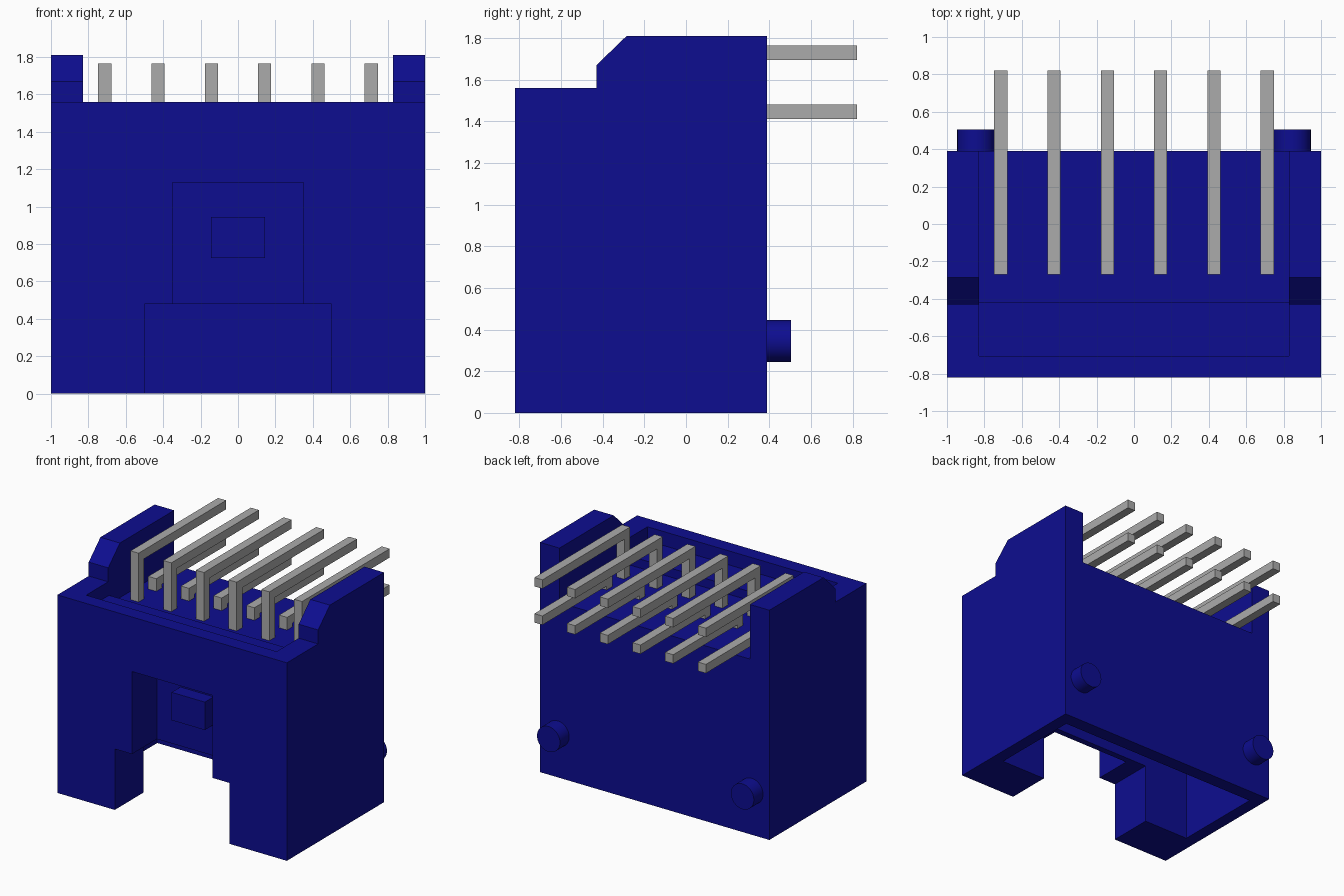
import bpy, bmesh, math
from mathutils import Matrix

cube = bpy.data.objects.get("Cube")
if cube:
    bpy.data.objects.remove(cube, do_unlink=True)


def material(name, rgb, rough):
    m = bpy.data.materials.new(name)
    m.use_nodes = True
    m.diffuse_color = (*rgb, 1)
    bsdf = m.node_tree.nodes["Principled BSDF"]
    bsdf.inputs["Base Color"].default_value = (*rgb, 1)
    bsdf.inputs["Roughness"].default_value = rough
    return m


BLUE = material("deep blue plastic", (0.004, 0.004, 0.28), 0.5)
GREY = material("grey metal", (0.41, 0.41, 0.41), 0.5)


def finish(bm, name, mat):
    bmesh.ops.recalc_face_normals(bm, faces=bm.faces)
    mesh = bpy.data.meshes.new(name)
    bm.to_mesh(mesh)
    bm.free()
    mesh.materials.append(mat)
    ob = bpy.data.objects.new(name, mesh)
    bpy.context.collection.objects.link(ob)
    return ob


def extrude_x(name, profile, x0, x1, mat):
    """Solid made by sweeping a (y, z) outline along x."""
    bm = bmesh.new()
    face = bm.faces.new([bm.verts.new((x0, y, z)) for y, z in profile])
    out = bmesh.ops.extrude_face_region(bm, geom=[face])
    moved = [v for v in out["geom"] if isinstance(v, bmesh.types.BMVert)]
    bmesh.ops.translate(bm, verts=moved, vec=(x1 - x0, 0, 0))
    return finish(bm, name, mat)


def box(name, half_x, y0, y1, z0, z1, mat):
    outline = [(y0, z0), (y1, z0), (y1, z1), (y0, z1)]
    return extrude_x(name, outline, -half_x, half_x, mat)


def cut(target, cutter):
    cutter.hide_render = True
    mod = target.modifiers.new("cut", "BOOLEAN")
    mod.operation = "DIFFERENCE"
    mod.solver = "EXACT"
    mod.object = cutter
    bpy.context.view_layer.objects.active = target
    bpy.ops.object.modifier_apply(modifier=mod.name)
    bpy.data.objects.remove(cutter, do_unlink=True)


# Housing: side outline with the raised, chamfered ears
FRONT, BACK, RIM, FLOOR = -0.82, 0.39, 1.56, 1.38
housing = extrude_x("housing", [
    (FRONT, 0), (BACK, 0), (BACK, 1.81), (-0.285, 1.81),
    (-0.43, 1.67), (-0.43, RIM), (FRONT, RIM)], -1, 1, BLUE)

# Top recess between the ears, with a shallow ledge behind the front rim
cut(housing, box("recess_cutter", 0.83, -0.705, 0.6, 1.45, 2, BLUE))
cut(housing, box("floor_cutter", 0.83, -0.42, 0.6, FLOOR, 2, BLUE))
# Mating cavity, open at the bottom
cut(housing, box("cavity_cutter", 0.9, -0.46, 0.28, -0.2, 1.2, BLUE))
# Stepped slot in the front wall
cut(housing, box("lower_slot_cutter", 0.5, -1, -0.4, -0.2, 0.48, BLUE))
cut(housing, box("latch_pocket_cutter", 0.35, -1, -0.51, 0.3, 1.13, BLUE))

# Latch bump in the pocket
box("latch_bump", 0.145, -0.62, -0.505, 0.725, 0.945, BLUE)

# Locating pegs on the back
for side, x in (("right", -0.845), ("left", 0.845)):
    bm = bmesh.new()
    bmesh.ops.create_cone(
        bm, cap_ends=True, segments=48, radius1=0.1, radius2=0.1, depth=0.165,
        matrix=Matrix.Translation((x, 0.4225, 0.345))
        @ Matrix.Rotation(math.pi / 2, 4, "X"))
    peg = finish(bm, side + "_peg", BLUE)
    bpy.ops.object.select_all(action="DESELECT")
    peg.select_set(True)
    bpy.context.view_layer.objects.active = peg
    bpy.ops.object.shade_smooth_by_angle(angle=math.radians(40))

# Two rows of bent square pins
WIDTH, PITCH, TIP, END = 0.07, 0.285, 0.52, 0.82
for row, bend_y, top in (("upper", -0.27, 1.765), ("lower", -0.05, 1.48)):
    outline = [(bend_y, TIP), (bend_y + WIDTH, TIP), (bend_y + WIDTH, top - WIDTH),
               (END, top - WIDTH), (END, top), (bend_y, top)]
    for i in range(6):
        x = (i - 2.5) * PITCH
        extrude_x(f"{row}_pin_{i + 1}", outline, x - WIDTH / 2, x + WIDTH / 2, GREY)
